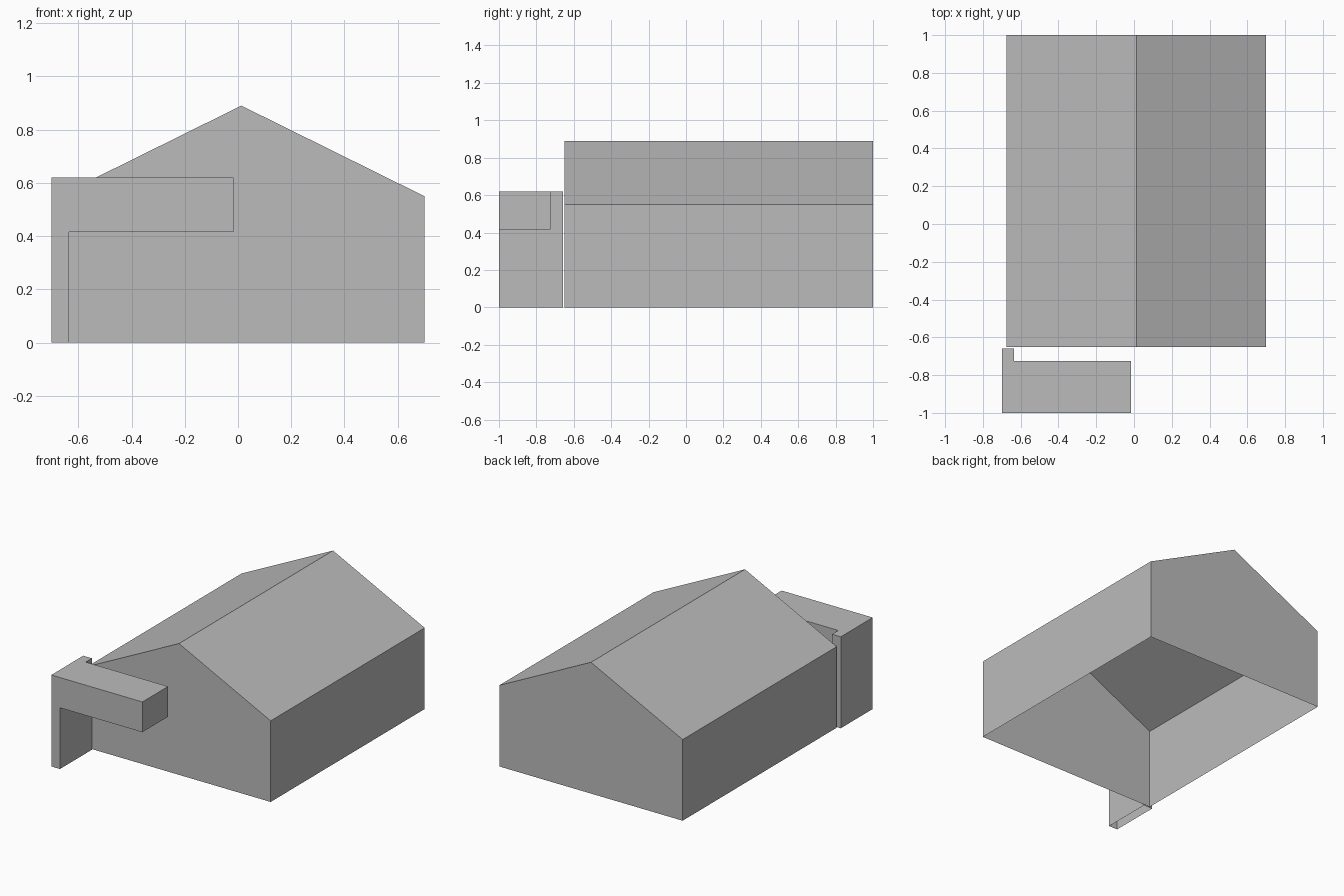
import bpy
import bmesh
from mathutils import Vector

cube = bpy.data.objects.get("Cube")
if cube:
    bpy.data.objects.remove(cube, do_unlink=True)

grey = bpy.data.materials.new("light grey")
grey.use_nodes = True
colour = (0.5, 0.5, 0.5, 1)
grey.diffuse_color = colour
grey.node_tree.nodes["Principled BSDF"].inputs["Base Color"].default_value = colour


def prism(profile, y_front, y_back):
    """Extrude a closed x-z profile along y."""
    bm = bmesh.new()
    face = bm.faces.new([bm.verts.new((x, y_front, z)) for x, z in profile])
    new = bmesh.ops.extrude_face_region(bm, geom=[face], use_keep_orig=True)["geom"]
    verts = [g for g in new if isinstance(g, bmesh.types.BMVert)]
    bmesh.ops.translate(bm, verts=verts, vec=(0, y_back - y_front, 0))
    bmesh.ops.recalc_face_normals(bm, faces=bm.faces)
    return bm


def finish(bm, name):
    """Open the underside at ground level and make the object."""
    floor = [f for f in bm.faces if all(v.co.z < 0.001 for v in f.verts)]
    bmesh.ops.delete(bm, geom=floor, context="FACES")
    mesh = bpy.data.meshes.new(name)
    bm.to_mesh(mesh)
    bm.free()
    mesh.materials.append(grey)
    obj = bpy.data.objects.new(name, mesh)
    bpy.context.collection.objects.link(obj)


# Gabled house shell
right, left, eaves, ridge = -0.675, 0.70, 0.55, 0.89
house = prism([(right, 0), (left, 0), (left, eaves),
               ((right + left) / 2, ridge), (right, eaves)], -0.65, 1.0)
finish(house, "house")

# Porch: a thin side wall carrying a cantilevered canopy
outer, inner, tip, under, top = -0.70, -0.635, -0.017, 0.415, 0.62
canopy_back, wall_back = -0.725, -0.658
porch = prism([(outer, 0), (inner, 0), (inner, under),
               (tip, under), (tip, top), (outer, top)], -1.0, canopy_back)

# Extend the side wall back past the canopy
bmesh.ops.bisect_plane(porch, geom=porch.verts[:] + porch.edges[:] + porch.faces[:],
                       plane_co=(inner, 0, 0), plane_no=(1, 0, 0), dist=0.0001)
back = [f for f in porch.faces
        if f.normal.y > 0.9 and f.calc_center_median().x < inner]
ends = bmesh.ops.extrude_discrete_faces(porch, faces=back)["faces"]
bmesh.ops.translate(porch, verts=list({v for f in ends for v in f.verts}),
                    vec=Vector((0, wall_back - canopy_back, 0)))
bmesh.ops.recalc_face_normals(porch, faces=porch.faces)
bmesh.ops.dissolve_limit(porch, angle_limit=0.01,
                         verts=porch.verts, edges=porch.edges)
finish(porch, "porch")
